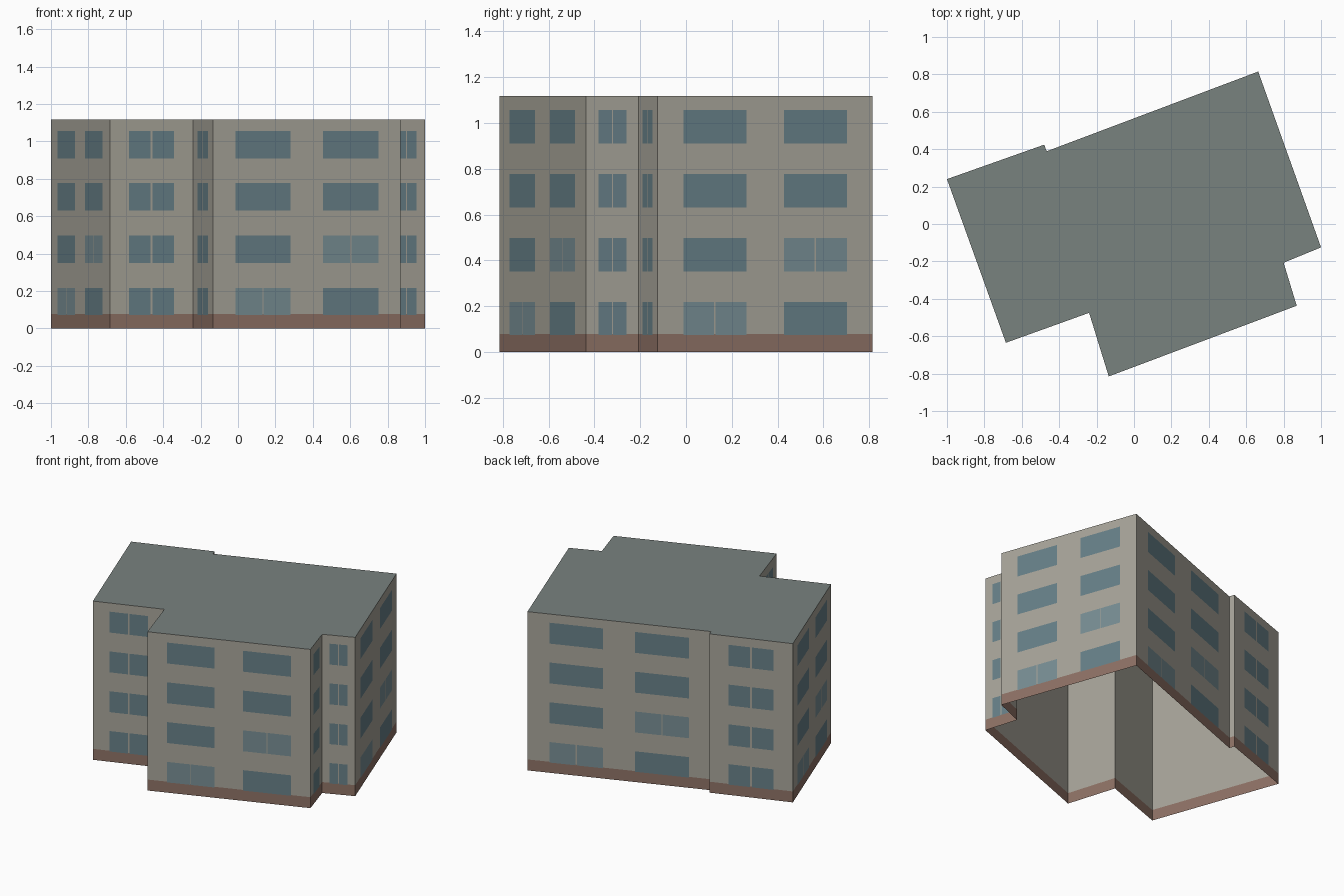
import bpy
from mathutils import Vector

if "Cube" in bpy.data.objects:
    bpy.data.objects.remove(bpy.data.objects["Cube"])

H, BASE, FLOOR = 1.117, 0.077, 0.28
# footprint corners, counter-clockwise seen from above
PLAN = [Vector(p) for p in [(-1.0, .24), (-.685, -.635), (-.24, -.475), (-.135, -.815),
                            (.87, -.437), (.80, -.207), (1.0, -.125), (.664, .815),
                            (-.467, .389), (-.48, .424)]]


def material(name, rgb):
    m = bpy.data.materials.new(name)
    m.diffuse_color = (*[(c / 255) ** 2.2 for c in rgb], 1)
    m.use_nodes = True
    m.node_tree.nodes["Principled BSDF"].inputs["Base Color"].default_value = m.diffuse_color
    return m


def make(name, verts, faces, mat):
    me = bpy.data.meshes.new(name)
    me.from_pydata(verts, [], faces)
    me.materials.append(mat)
    ob = bpy.data.objects.new(name, me)
    bpy.context.collection.objects.link(ob)
    return ob


def ring(name, z0, z1, mat):
    n = len(PLAN)
    verts = [(p.x, p.y, z) for z in (z0, z1) for p in PLAN]
    return make(name, verts, [(i, (i + 1) % n, n + (i + 1) % n, n + i) for i in range(n)], mat)


wall = material("wall", (166, 163, 152))
brick = material("plinth", (141, 113, 101))
slate = material("roof", (120, 129, 126))
dark = material("glass", (103, 127, 135))
light = material("glass_light", (119, 141, 147))

# shell, open underneath
ring("plinth", 0, BASE, brick)
ring("walls", BASE, H, wall)
make("roof", [(p.x, p.y, H) for p in PLAN], [tuple(range(len(PLAN)))], slate)


def panes(name, a, b, spans, mat):
    """Flat panes on wall a-b; each span is (floor, start, end) as wall fractions."""
    d = b - a
    out = Vector((d.y, -d.x)).normalized() * 0.002
    verts, faces = [], []
    for floor, s, e in spans:
        z0 = 0.07 + floor * FLOOR
        z1 = z0 + 0.147
        z0 = max(z0, BASE - 0.004)
        k = len(verts)
        for t, z in ((s, z0), (e, z0), (e, z1), (s, z1)):
            p = a + d * t + out
            verts.append((p.x, p.y, z))
        faces.append((k, k + 1, k + 2, k + 3))
    if faces:
        make(name, verts, faces, mat)


def split(floor, s, e, gap):
    m = (s + e) / 2
    return [(floor, s, m - gap), (floor, m + gap, e)]


# windows: one split window on narrow walls, two wide ones on long walls
for i, a in enumerate(PLAN):
    b = PLAN[(i + 1) % len(PLAN)]
    length = (b - a).length
    if length < 0.1:
        continue
    whole, halves = [], []
    for f in range(4):
        if length < 0.6:
            halves += split(f, .23, .77, .012)
            continue
        for side, (s, e) in enumerate(((.12, .413), (.587, .88))):
            if (f, side) in ((0, 0), (1, 1)):
                halves += split(f, s, e, .003)
            else:
                whole.append((f, s, e))
    panes(f"windows_{i}", a, b, whole, dark)
    panes(f"split_windows_{i}", a, b, halves, light if length > 0.6 else dark)
